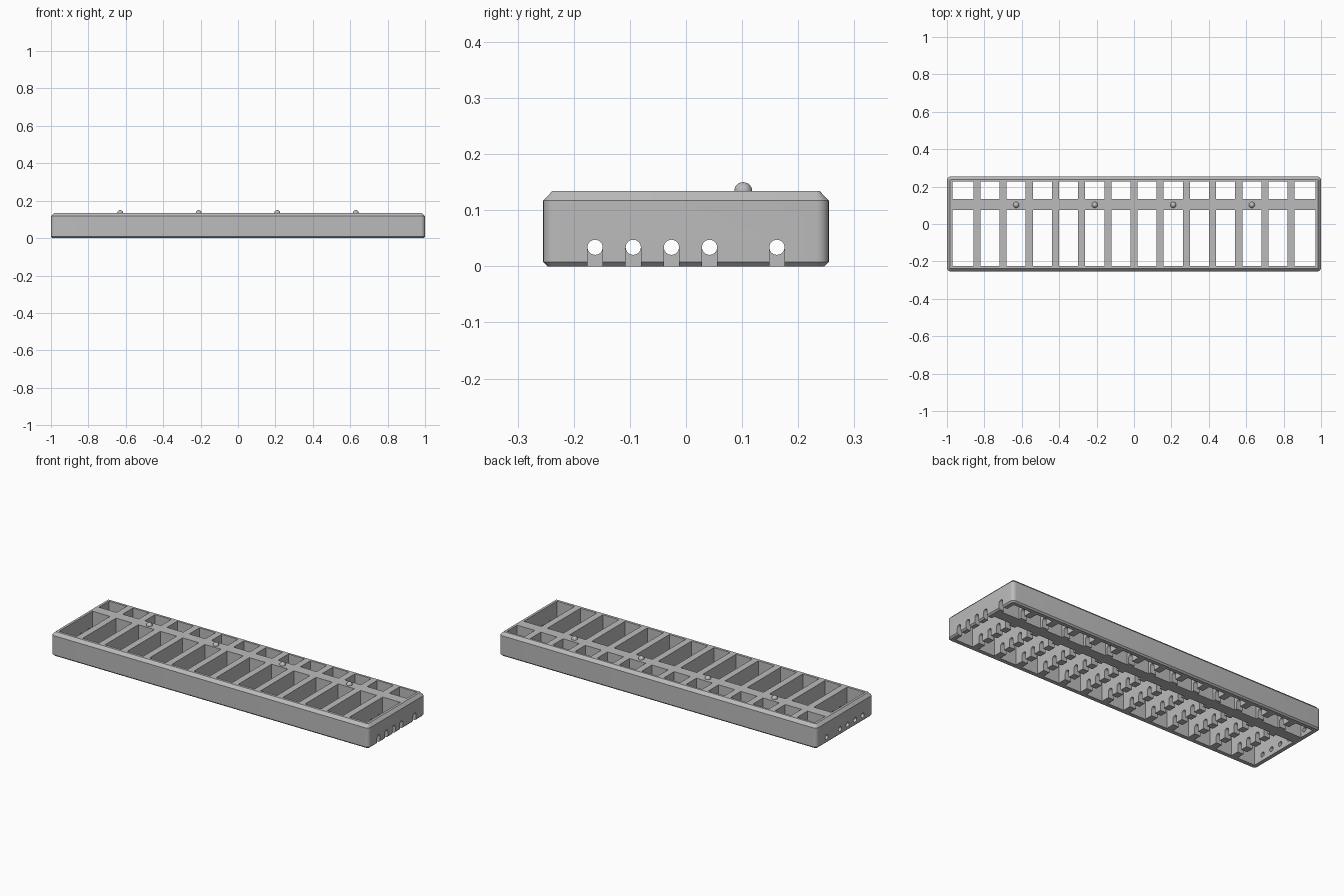
import bpy, bmesh, math
from mathutils import Vector

if "Cube" in bpy.data.objects:
    bpy.data.objects.remove(bpy.data.objects["Cube"], do_unlink=True)

HALF_X, HALF_Y, TOP = 1.0, 0.2545, 0.134
PITCH, DIVIDER = 0.14, 0.038

grey = bpy.data.materials.new("plain grey")
grey.use_nodes = True
colour = (0.5, 0.5, 0.5, 1)
grey.diffuse_color = colour
grey.node_tree.nodes["Principled BSDF"].inputs["Base Color"].default_value = colour


def make_object(name, bm):
    bmesh.ops.recalc_face_normals(bm, faces=bm.faces)
    mesh = bpy.data.meshes.new(name)
    bm.to_mesh(mesh)
    bm.free()
    mesh.materials.append(grey)
    obj = bpy.data.objects.new(name, mesh)
    bpy.context.collection.objects.link(obj)
    return obj


def loft(bm, rings):
    """Skin a list of equal point rings and cap both ends."""
    loops = [[bm.verts.new(p) for p in ring] for ring in rings]
    for a, b in zip(loops, loops[1:]):
        for i in range(len(a)):
            j = (i + 1) % len(a)
            bm.faces.new((a[i], a[j], b[j], b[i]))
    bm.faces.new(loops[0])
    bm.faces.new(loops[-1])


def rounded_ring(inset, z, radius=0.022, steps=6):
    r = radius - inset
    points = []
    for k, (sx, sy) in enumerate(((1, 1), (-1, 1), (-1, -1), (1, -1))):
        cx, cy = sx * (HALF_X - radius), sy * (HALF_Y - radius)
        for i in range(steps + 1):
            a = math.pi / 2 * (k + i / steps)
            points.append(Vector((cx + r * math.cos(a), cy + r * math.sin(a), z)))
    return points


def cut(target, bm):
    """Subtract a closed mesh from the target and discard it."""
    cutter = make_object("cutter", bm)
    cutter.hide_render = True
    mod = target.modifiers.new("cut", 'BOOLEAN')
    mod.operation, mod.solver, mod.object = 'DIFFERENCE', 'EXACT', cutter
    bpy.context.view_layer.objects.active = target
    bpy.ops.object.modifier_apply(modifier=mod.name)
    bpy.data.objects.remove(cutter, do_unlink=True)


def smooth(obj):
    bpy.ops.object.select_all(action='DESELECT')
    obj.select_set(True)
    bpy.context.view_layer.objects.active = obj
    bpy.ops.object.shade_smooth_by_angle(angle=math.radians(30))


# Chamfered outer block
bm = bmesh.new()
loft(bm, [rounded_ring(0.008, 0), rounded_ring(0, 0.008),
          rounded_ring(0, 0.117), rounded_ring(0.016, TOP)])
tray = make_object("tray_frame", bm)

# Two rows of open cells, split by cross dividers and a long rail
bm = bmesh.new()
for k in range(-7, 7):
    x0 = -0.97 if k == -7 else k * PITCH + DIVIDER / 2
    x1 = 0.97 if k == 6 else (k + 1) * PITCH - DIVIDER / 2
    for y0, y1 in ((-0.224, 0.075), (0.134, 0.226)):
        loft(bm, [[(x0, y0, z), (x1, y0, z), (x1, y1, z), (x0, y1, z)]
                  for z in (-0.1, 0.3)])
cut(tray, bm)

# Wire channels open below; round holes only through the right end wall
HOLE_R, HOLE_Z = 0.0135, 0.034
bm = bmesh.new()
for y in (-0.162, -0.094, -0.026, 0.042, 0.162):
    def arc(turn, n):
        return [(y + HOLE_R * math.cos(turn * i / n),
                 HOLE_Z + HOLE_R * math.sin(turn * i / n)) for i in range(n + 1)]
    arch = arc(math.pi, 12) + [(y - HOLE_R, -0.1), (y + HOLE_R, -0.1)]
    circle = arc(2 * math.pi, 24)[:-1]
    loft(bm, [[(x, p, z) for p, z in arch] for x in (-0.9, 1.1)])
    loft(bm, [[(x, p, z) for p, z in circle] for x in (-1.1, -0.93)])
cut(tray, bm)
smooth(tray)

# Domed locating pins on the long rail
for i in range(4):
    bm = bmesh.new()
    bmesh.ops.create_uvsphere(bm, u_segments=24, v_segments=16, radius=0.016)
    pin = make_object(f"locating_pin_{i + 1}", bm)
    pin.location = (-0.63 + 0.42 * i, 0.102, TOP)
    smooth(pin)
